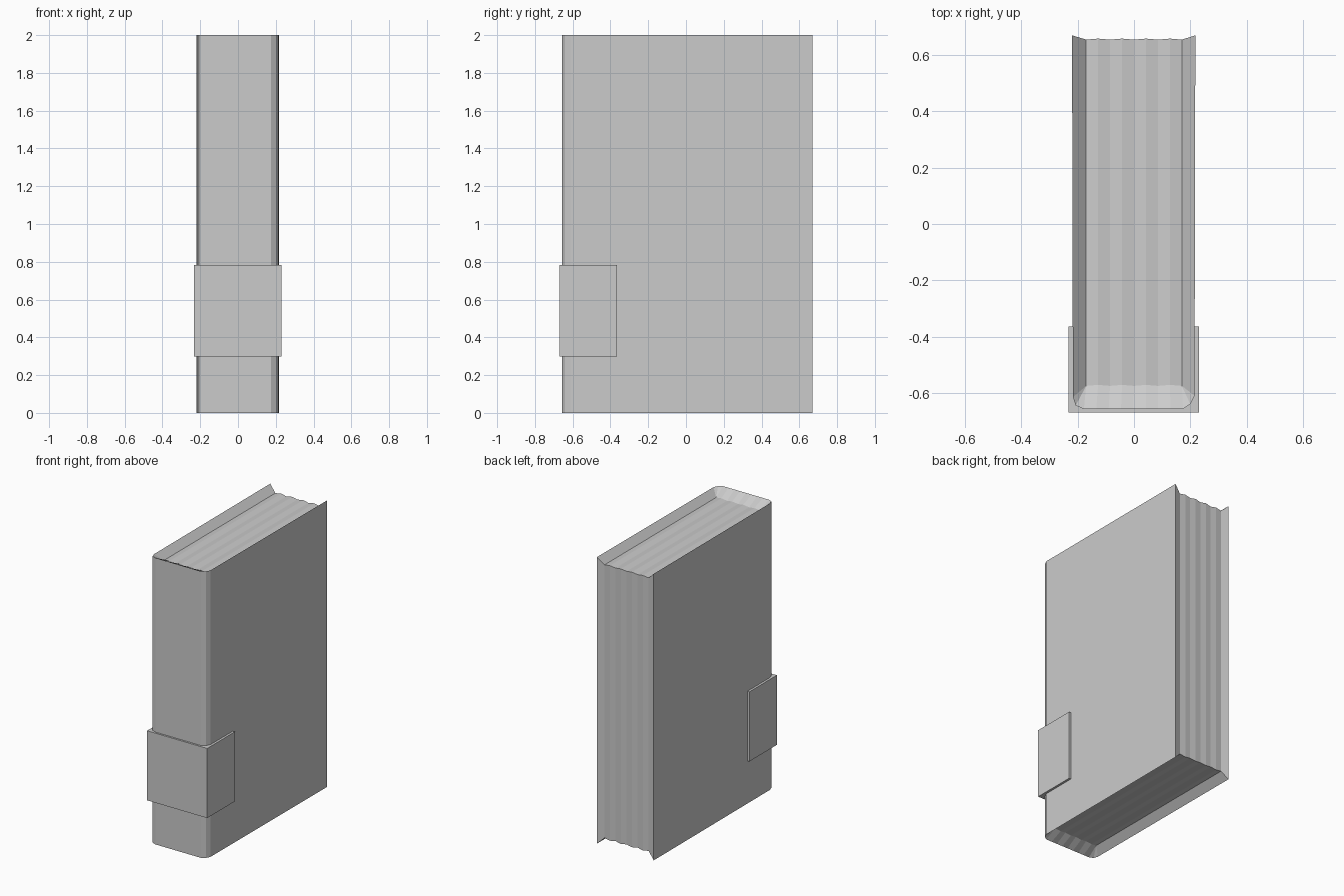
import bpy, bmesh

if "Cube" in bpy.data.objects:
    bpy.data.objects.remove(bpy.data.objects["Cube"])

H = 2.0          # book height
DEPTH = 0.047    # how far the pages sit below the cover rim
PX, PF, PB = 0.17, -0.575, 0.655   # page half width, front and back


def finish(name, bm):
    bmesh.ops.remove_doubles(bm, verts=bm.verts, dist=1e-5)
    bmesh.ops.recalc_face_normals(bm, faces=bm.faces)
    mesh = bpy.data.meshes.new(name)
    bm.to_mesh(mesh)
    bm.free()
    ob = bpy.data.objects.new(name, mesh)
    bpy.context.collection.objects.link(ob)
    return ob


def face(bm, *pts):
    return bm.faces.new([bm.verts.new(p) for p in pts])


# wavy page columns: x position and outward ripple
cols = [(-PX + 2 * PX * i / 8, 0.007 if i % 2 else 0.0) for i in range(9)]


def page_loop(x, d):
    top, bot = H - DEPTH + d, DEPTH - d
    return [(x, PF + d / 2, top), (x, PB + d / 2, top),
            (x, PB + d / 2, bot), (x, PF + d / 2, bot)]


loops = [page_loop(*c) for c in cols]

# cover: outer wrap with a rounded spine, rims sloping in to the pages
outline = [(-0.22, 0.67), (-0.217, -0.615), (-0.207, -0.645), (-0.178, -0.657),
           (0.174, -0.657), (0.2, -0.64), (0.215, -0.61), (0.218, 0.67)]
bm = bmesh.new()
for (x0, y0), (x1, y1) in zip(outline, outline[1:]):
    face(bm, (x0, y0, 0), (x1, y1, 0), (x1, y1, H), (x0, y0, H))
for z, front, back in ((H, 0, 1), (0, 3, 2)):
    for tip, root, loop in ((outline[0], outline[1], loops[0]),
                            (outline[-1], outline[-2], loops[-1])):
        face(bm, (*tip, z), (*root, z), loop[front], loop[back])
    # spine rim: corner fans and a middle strip meeting the ripples
    for part, loop in ((outline[1:4], loops[0]), (outline[4:7], loops[-1])):
        for a, b in zip(part, part[1:]):
            face(bm, (*a, z), (*b, z), loop[front])
    a, b = outline[3], outline[4]
    mids = [(a[0] + (b[0] - a[0]) * i / 8, a[1], z) for i in range(9)]
    for i in range(8):
        face(bm, mids[i], mids[i + 1], loops[i + 1][front], loops[i][front])
for tip, loop in ((outline[0], loops[0]), (outline[-1], loops[-1])):
    face(bm, (*tip, 0), (*tip, H), loop[1], loop[2])
finish("cover", bm)

# page block
bm = bmesh.new()
for a, b in zip(loops, loops[1:]):
    for i in range(4):
        j = (i + 1) % 4
        face(bm, a[i], a[j], b[j], b[i])
face(bm, *loops[0])
face(bm, *loops[-1])
finish("pages", bm)

# label band wrapped around the spine
bm = bmesh.new()
bmesh.ops.create_cube(bm, size=1)
bmesh.ops.scale(bm, vec=(0.464, 0.305, 0.486), verts=bm.verts)
bmesh.ops.translate(bm, vec=(-0.001, -0.5175, 0.541), verts=bm.verts)
finish("spine_band", bm)
